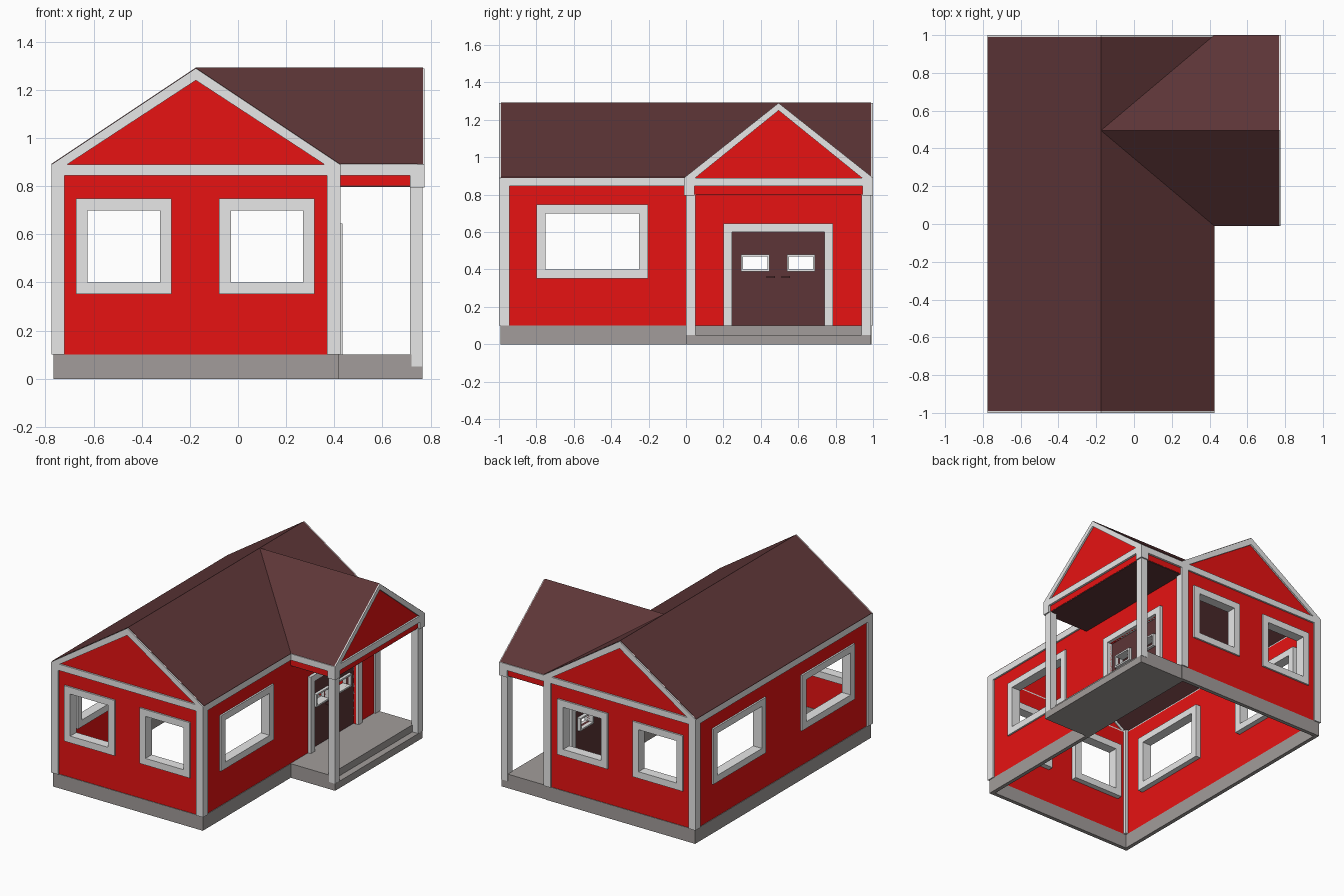
import bpy, bmesh

if "Cube" in bpy.data.objects:
    bpy.data.objects.remove(bpy.data.objects["Cube"])

def material(name, r, g, b):
    m = bpy.data.materials.new(name)
    m.diffuse_color = (r, g, b, 1)
    m.use_nodes = True
    m.node_tree.nodes["Principled BSDF"].inputs["Base Color"].default_value = m.diffuse_color
    return m

RED = material("red_wall", 0.8, 0.006, 0.006)
WHITE = material("white_trim", 0.8, 0.8, 0.8)
BROWN = material("dark_brown", 0.11, 0.036, 0.038)
GREY = material("grey_stone", 0.36, 0.335, 0.325)

def finish(bm, name, mat):
    bmesh.ops.recalc_face_normals(bm, faces=bm.faces[:])
    me = bpy.data.meshes.new(name)
    bm.to_mesh(me)
    bm.free()
    me.materials.append(mat)
    ob = bpy.data.objects.new(name, me)
    bpy.context.collection.objects.link(ob)
    return ob

def place(axis, a, u, z):
    return (a, u, z) if axis == 'x' else (u, a, z)

def extrude(bm, axis, d):
    r = bmesh.ops.extrude_face_region(bm, geom=bm.faces[:], use_keep_orig=True)
    vs = [g for g in r['geom'] if isinstance(g, bmesh.types.BMVert)]
    bmesh.ops.translate(bm, verts=vs, vec=(d, 0, 0) if axis == 'x' else (0, d, 0))

def prism(name, axis, a, b, pts, mat):
    """Outline in (u, z), extruded along the axis from a to b."""
    bm = bmesh.new()
    bm.faces.new([bm.verts.new(place(axis, a, u, z)) for u, z in pts])
    extrude(bm, axis, b - a)
    return finish(bm, name, mat)

def box(name, x0, x1, y0, y1, z0, z1, mat):
    return prism(name, 'x', x0, x1, [(y0, z0), (y1, z0), (y1, z1), (y0, z1)], mat)

def panel(name, axis, a, b, rect, holes, mat):
    """Upright plate with rectangular holes; rects are (u0, u1, z0, z1)."""
    us = sorted({u for r in [rect] + holes for u in r[:2]})
    zs = sorted({z for r in [rect] + holes for z in r[2:]})
    bm = bmesh.new()
    grid = {(u, z): bm.verts.new(place(axis, a, u, z)) for u in us for z in zs}
    for u0, u1 in zip(us, us[1:]):
        for z0, z1 in zip(zs, zs[1:]):
            u, z = (u0 + u1) / 2, (z0 + z1) / 2
            if not any(h[0] < u < h[1] and h[2] < z < h[3] for h in holes):
                bm.faces.new([grid[k] for k in ((u0, z0), (u1, z0), (u1, z1), (u0, z1))])
    loose = [v for v in bm.verts if not v.link_faces]
    bmesh.ops.delete(bm, geom=loose, context='VERTS')
    extrude(bm, axis, b - a)
    return finish(bm, name, mat)

def grow(r, d):
    return (r[0] - d, r[1] + d, r[2] - d, r[3] + d)

def gable(name, axis, outer, sign, c, half, inner, inner_top):
    """White rake boards, the eave band and the red triangle behind them."""
    a, b = outer, outer - sign * 0.03
    prism(name + "_rake", axis, a, b,
          [(c - half, 0.89), (c, 1.29), (c + half, 0.89),
           (c + inner, 0.89), (c, inner_top), (c - inner, 0.89)], WHITE)
    panel(name + "_band", axis, a, b, (c - half, c + half, 0.845, 0.89), [], WHITE)
    prism(name + "_infill", axis, a - sign * 0.012, a - sign * 0.025,
          [(c - half + .02, 0.88), (c + half - .02, 0.88), (c, 1.275)], RED)

CX, X0, X1 = -0.175, -0.775, 0.425     # house centre line and trim faces
T = 0.012                              # wall set-back behind trim

# Windows: openings on each wall
end_win = [(-0.625, -0.325, 0.4, 0.7), (-0.03, 0.27, 0.4, 0.7)]
side_win = [(-0.75, -0.25, 0.4, 0.7), (0.25, 0.75, 0.4, 0.7)]
door = (0.245, 0.74, 0.1, 0.6)

# Front and back: wall, base, gable, window frames
for side, s in (("front", -1), ("back", 1)):
    w = s * (1 - T)
    panel(side + "_wall", 'y', w, w - s * 0.02, (X0 + T, X1 - T, 0.1, 0.88),
          [grow(h, 0.02) for h in end_win], RED)
    box(side + "_base", X0 + .008, X1 - .008, *sorted((s * 0.992, s * 0.965)), 0, 0.1, GREY)
    gable(side + "_gable", 'y', s, s, CX, 0.6, 0.535, 1.24)
    for h in end_win:
        panel(side + "_window_frame", 'y', s, s * 0.93, grow(h, 0.048), [h], WHITE)

# Left and right: wall, base, eave band, window frames, corner posts
for side, s, xo, wins, extra in (("left", -1, X0, side_win, []),
                                 ("right", 1, X1, side_win[:1], [door])):
    w = xo - s * T
    panel(side + "_wall", 'x', w, w - s * 0.02, (-1 + T, 1 - T, 0.1, 0.88),
          [grow(h, 0.02) for h in wins] + extra, RED)
    panel(side + "_base", 'x', xo - s * .008, xo - s * .035, (-0.992, 0.992, 0, 0.1), [], GREY)
    panel(side + "_eave_band", 'x', xo, xo - s * 0.03,
          (-1, 1 if s < 0 else 0, 0.845, 0.89), [], WHITE)
    for h in wins:
        panel(side + "_window_frame", 'x', xo, xo - s * 0.07, grow(h, 0.048), [h], WHITE)
    for t in (-1, 1):
        box(side + "_corner_post", *sorted((xo, xo - s * 0.055)),
            *sorted((t, t * 0.945)), 0.1, 0.89, WHITE)

# Main roof
prism("main_roof", 'y', -0.99, 0.99,
      [(X0, 0.89), (X0, 0.893), (CX, 1.293), (X1, 0.893), (X1, 0.89),
       (X1 - .03, 0.89), (CX, 1.268), (X0 + .03, 0.89)], BROWN)

# Porch roof: two slopes meeting the main roof in valleys
bm = bmesh.new()
top = [bm.verts.new((x, 0.495, 1.293)) for x in (CX, 0.768)]
for y in (-0.01, 1.0):
    low = [bm.verts.new((x, y, 0.893)) for x in (0.768, X1)]
    bm.faces.new(top + low)
finish(bm, "porch_roof", BROWN)

# Porch: stepped floor, red beam, ceiling, gable, bands and posts
box("porch_step", 0.415, 0.767, 0, 0.988, 0, 0.05, GREY)
box("porch_floor", 0.415, 0.72, 0, 0.988, 0.05, 0.1, GREY)
box("porch_beam", 0.415, 0.76, 0.002, 0.985, 0.802, 0.885, RED)
box("porch_ceiling", 0.415, 0.758, 0.004, 0.983, 0.797, 0.802, BROWN)
gable("porch_gable", 'x', 0.775, 1, 0.495, 0.505, 0.445, 1.25)
for y, s in ((-0.01, 1), (1.0, -1)):
    box("porch_eave_band", X1 - .01, 0.775, *sorted((y, y + s * 0.03)), 0.845, 0.89, WHITE)
    box("porch_post_cap", 0.715, 0.775, *sorted((y, y + s * 0.055)), 0.795, 0.85, WHITE)
    box("porch_post", 0.715, 0.766, *sorted((y + s * .01, y + s * 0.062)), 0.05, 0.8, WHITE)

# Double door with frame, small windows and handles
panel("door_frame", 'x', 0.435, 0.35, (0.2, 0.785, 0.1, 0.645), [door], WHITE)
lights = [(0.305, 0.435, 0.4, 0.47), (0.55, 0.68, 0.4, 0.47)]
panel("door", 'x', 0.375, 0.395, door, lights, BROWN)
for h in lights:
    panel("door_window_frame", 'x', 0.35, 0.415, grow(h, 0.011), [h], WHITE)
for y in (0.43, 0.51):
    box("door_handle", 0.39, 0.415, y, y + 0.045, 0.354, 0.366, BROWN)
